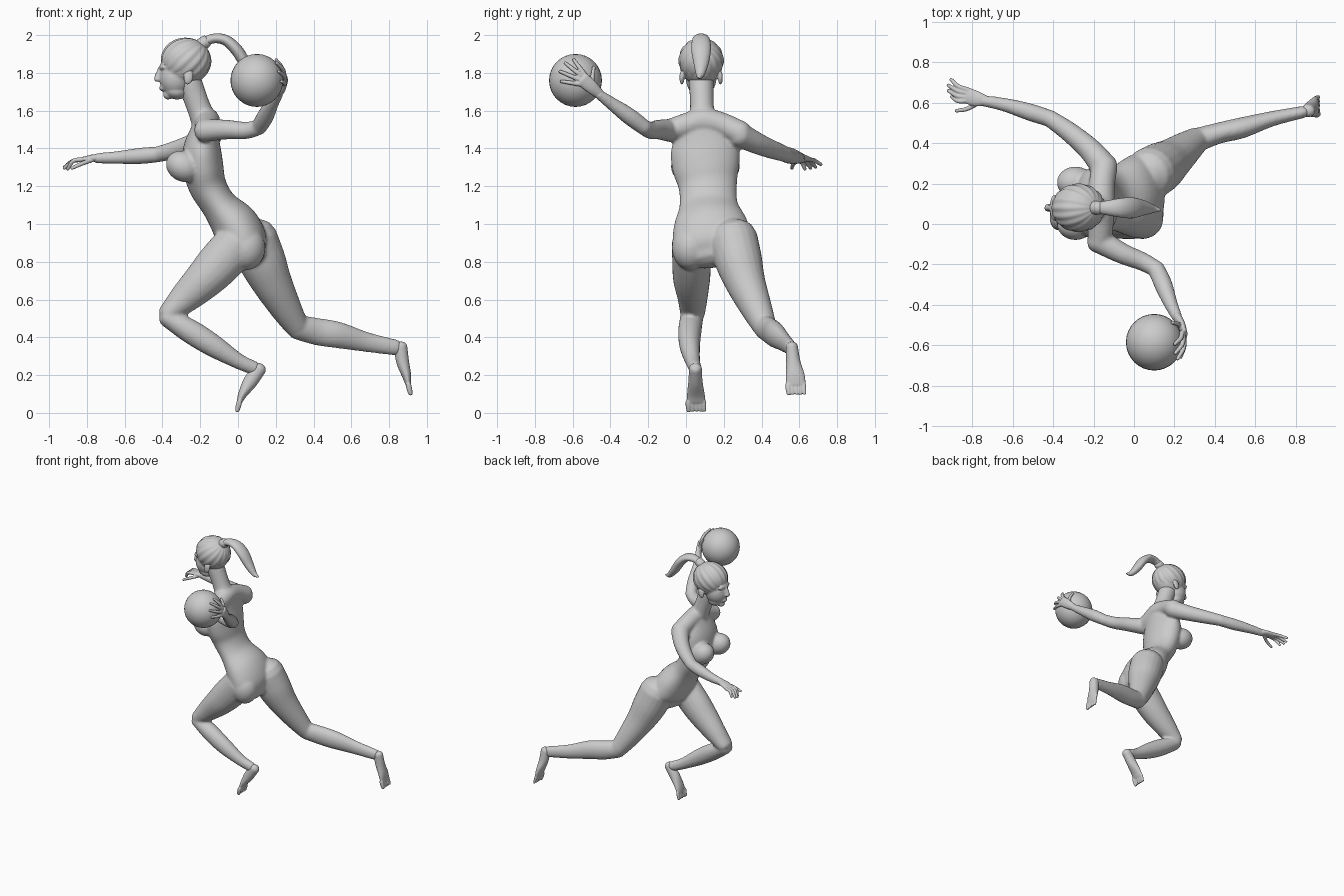
import bpy, bmesh, math
from mathutils import Vector, Matrix

Y = (0, 1, 0)


def catmull(rows, steps=5):
    rows = [Vector(r) for r in rows]
    pts = [rows[0] * 2 - rows[1]] + rows + [rows[-1] * 2 - rows[-2]]
    out = []
    for i in range(1, len(pts) - 2):
        a, b, c, d = pts[i - 1:i + 3]
        for s in range(steps):
            t = s / steps
            out.append(0.5 * (2 * b + (c - a) * t + (2 * a - 5 * b + 4 * c - d) * t ** 2
                              + (3 * b - a - 3 * c + d) * t ** 3))
    return out + [rows[-1]]


def tube(bm, rows, side=Y, n=20):
    """Loft of ellipses with rounded ends; row = x, y, z, half width along side, half thickness."""
    path = catmull([r if len(r) == 5 else (*r, r[3]) for r in rows])
    cen = [Vector(p[:3]) for p in path]
    rings = []
    for i, p in enumerate(path):
        d = (cen[min(i + 1, len(cen) - 1)] - cen[max(i - 1, 0)]).normalized()
        u = (Vector(side) - d * d.dot(Vector(side))).normalized()
        rings.append((cen[i], d, u, d.cross(u), p[3], p[4]))

    def cap(ring, sign):
        c, d, u, v, w, t = ring
        return [(c + d * sign * min(w, t) * 0.8 * math.sin(a), d, u, v, w * math.cos(a), t * math.cos(a))
                for a in (0.5, 1.0, 1.4)]
    rings = cap(rings[0], -1)[::-1] + rings + cap(rings[-1], 1)
    loops = []
    for c, d, u, v, w, t in rings:
        loops.append([bm.verts.new(c + u * w * math.cos(k * math.tau / n) + v * t * math.sin(k * math.tau / n))
                      for k in range(n)])
    faces = [bm.faces.new((a[k], a[(k + 1) % n], b[(k + 1) % n], b[k]))
             for a, b in zip(loops, loops[1:]) for k in range(n)]
    faces += [bm.faces.new(loops[0][::-1]), bm.faces.new(loops[-1])]
    bmesh.ops.recalc_face_normals(bm, faces=faces)


def blob(bm, c, r, tilt=0):
    m = Matrix.Translation(c) @ Matrix.Rotation(tilt, 4, 'Y') @ Matrix.Diagonal((*r, 1))
    bmesh.ops.create_uvsphere(bm, u_segments=24, v_segments=16, radius=1, matrix=m)


def finish(name, bm, voxel=None, smooth=4):
    me = bpy.data.meshes.new(name)
    bm.to_mesh(me)
    bm.free()
    ob = bpy.data.objects.new(name, me)
    bpy.context.collection.objects.link(ob)
    if voxel:
        m = ob.modifiers.new("fuse", 'REMESH')
        m.mode, m.voxel_size, m.use_smooth_shade = 'VOXEL', voxel, True
        s = ob.modifiers.new("soften", 'SMOOTH')
        s.factor, s.iterations = 0.5, smooth
    return ob


# Torso, neck, limbs fused into one skin
bm = bmesh.new()
tube(bm, [(-.175, .09, 1.51, .14, .07), (-.19, .1, 1.4, .18, .1), (-.185, .105, 1.3, .178, .108),
          (-.16, .115, 1.2, .155, .1), (-.1, .12, 1.1, .155, .095), (-.02, .13, 1.0, .195, .125),
          (.03, .14, .91, .21, .125), (.05, .15, .85, .18, .1)], n=32)
tube(bm, [(-.17, -.09, 1.495, .06), (-.165, .01, 1.525, .065), (-.165, .09, 1.545, .07),
          (-.16, .19, 1.525, .065), (-.145, .29, 1.48, .065)], side=(1, 0, 0))
tube(bm, [(-.17, .085, 1.53, .085, .075), (-.205, .085, 1.61, .064, .064), (-.26, .08, 1.76, .066, .066)])
for y in (.0, .205):
    blob(bm, (-.29, y, 1.305), (.095, .08, .08), 0.5)
blob(bm, (.04, .025, .875), (.105, .1, .12))
blob(bm, (.1, .25, .88), (.12, .12, .13))
# Left leg, bent forward
tube(bm, [(0, .03, .9, .105, .12), (-.1, .03, .79, .103, .118), (-.18, .03, .705, .098, .105),
          (-.28, .035, .61, .08, .083), (-.37, .035, .525, .066, .055)])
tube(bm, [(-.375, .03, .505, .062, .05), (-.25, .02, .43, .062, .064), (-.13, .02, .355, .055, .06),
          (0, .035, .275, .04, .042), (.09, .05, .235, .033, .037)])
# Right leg, trailing
tube(bm, [(.08, .25, .92, .13), (.13, .28, .8, .125), (.18, .315, .69, .107), (.25, .37, .56, .085),
          (.31, .415, .46, .065)])
tube(bm, [(.31, .415, .455, .06, .065), (.42, .45, .43, .052, .072), (.53, .475, .412, .052, .07),
          (.68, .52, .375, .038, .053), (.84, .555, .345, .03, .042)])
# Left arm, cocked back
tube(bm, [(-.18, -.08, 1.495, .062), (-.06, -.145, 1.5, .052), (.04, -.185, 1.495, .046), (.105, -.22, 1.51, .042)])
tube(bm, [(.11, -.22, 1.51, .042), (.145, -.3, 1.57, .045), (.18, -.39, 1.635, .035), (.215, -.465, 1.69, .026)])
# Right arm, reaching forward
tube(bm, [(-.145, .28, 1.475, .068), (-.22, .37, 1.43, .058), (-.32, .455, 1.395, .05), (-.42, .525, 1.37, .042)])
tube(bm, [(-.41, .52, 1.37, .042), (-.52, .555, 1.36, .043), (-.64, .59, 1.352, .034), (-.75, .61, 1.348, .027)])
finish("body", bm, .009, 7)

# Head with brow, nose, lips, jaw and ears
bm = bmesh.new()
blob(bm, (-.28, .08, 1.85), (.128, .108, .12))
blob(bm, (-.332, .08, 1.775), (.085, .082, .1))
blob(bm, (-.33, .08, 1.705), (.062, .062, .045), 0.2)
blob(bm, (-.37, .08, 1.685), (.026, .03, .026))
blob(bm, (-.395, .08, 1.72), (.022, .03, .018))
blob(bm, (-.395, .08, 1.83), (.022, .065, .022))
tube(bm, [(-.41, .08, 1.825, .012), (-.425, .08, 1.785, .015), (-.428, .08, 1.765, .02, .016)])
for s in (-1, 1):
    blob(bm, (-.262, .08 + s * .102, 1.775), (.025, .013, .038), 0.25)
    blob(bm, (-.392, .08 + s * .035, 1.802), (.012, .018, .01))
finish("head", bm, .006, 3)

# Hair combed back toward the ponytail, with radial strands
bm = bmesh.new()
bmesh.ops.create_uvsphere(bm, u_segments=80, v_segments=24, radius=1)
for v in bm.verts:
    a = math.atan2(v.co.y, v.co.x)
    v.co *= 1 + .025 * math.cos(16 * a) * (1 - v.co.z ** 2)
bmesh.ops.transform(bm, verts=bm.verts, matrix=Matrix.Translation((-.275, .08, 1.865))
                    @ Matrix.Diagonal((.132, .118, .12, 1)) @ Matrix.Rotation(.75, 4, 'Y'))
hair = finish("hair", bm)

# Ponytail and its band
bm = bmesh.new()
tube(bm, [(-.2, .08, 1.945, .025), (-.14, .08, 1.98, .035, .025), (-.07, .08, 1.975, .047, .028),
          (-.01, .08, 1.925, .052, .032), (.04, .08, 1.85, .04, .03), (.09, .075, 1.79, .022, .02),
          (.13, .07, 1.775, .006)])
tail = finish("ponytail", bm)
bm = bmesh.new()
tube(bm, [(-.195, .08, 1.95, .034), (-.172, .08, 1.965, .034)])
band = finish("hair_band", bm)


def hand(name, palm, side, fingers):
    bm = bmesh.new()
    tube(bm, palm, side)
    for base, mid, tip in fingers:
        tube(bm, [(*base, .0125), (*mid, .0115), (*tip, .009)], (.3, .2, .9), 12)
    finish(name, bm, .004, 2)


# Left hand spread over the ball
C = Vector((.1, -.585, 1.76))


def on_ball(y, z, r=.15):
    q = Vector((0, y, z)) - C
    return Vector((.1 + math.sqrt(r * r - q.y ** 2 - q.z ** 2), y, z))


hand("left_hand", [(.21, -.455, 1.685, .026, .023), (.235, -.5, 1.725, .035, .019), (.25, -.545, 1.765, .038, .015)],
     (0, .6, .75),
     [(on_ball(*b), on_ball((b[0] + t[0]) / 2, (b[1] + t[1]) / 2), on_ball(*t)) for b, t in (
         ((-.56, 1.74), (-.66, 1.755)), ((-.565, 1.765), (-.668, 1.808)), ((-.555, 1.785), (-.64, 1.853)),
         ((-.535, 1.79), (-.595, 1.87)), ((-.5, 1.74), (-.488, 1.83)))])
# Right hand, open
hand("right_hand", [(-.735, .61, 1.35, .027, .023), (-.78, .62, 1.348, .038, .018), (-.825, .635, 1.34, .04, .014)],
     (.2, 1, 0),
     [((-.82, .637 + k, 1.34), (-.87, .645 + k * 1.4, 1.335), (x, y, z)) for k, x, y, z in (
         (.026, -.905, .715, 1.315), (.009, -.92, .687, 1.3), (-.009, -.92, .66, 1.295),
         (-.026, -.903, .63, 1.29))] + [((-.77, .6, 1.34), (-.825, .57, 1.32), (-.88, .56, 1.295))])


def foot(name, rows, toe_from, toe_to):
    bm = bmesh.new()
    tube(bm, rows)
    for k in range(5):
        off = Vector((0, (k - 2) * .021, 0))
        r = .015 if k == 0 else .011
        a, b = Vector(toe_from) + off, Vector(toe_to) + off
        tube(bm, [(*a, r), (*((a + b) / 2), r), (*b, r * .8)], n=12)
    finish(name, bm, .0045, 3)


# Feet
foot("left_foot", [(.115, .05, .235, .034, .036), (.065, .05, .165, .038, .038), (.025, .052, .1, .047, .024),
                   (.008, .054, .06, .05, .015)], (.008, .054, .06), (-.004, .056, .012))
foot("right_foot", [(.86, .56, .352, .032, .036), (.872, .568, .27, .038, .034), (.892, .578, .2, .05, .025),
                    (.902, .582, .15, .053, .015)], (.902, .582, .15), (.913, .586, .102))

# Ball
bm = bmesh.new()
bmesh.ops.create_uvsphere(bm, u_segments=32, v_segments=16, radius=.14, matrix=Matrix.Translation(C))
ball = finish("ball", bm)

for ob in (hair, tail, band, ball):
    bpy.ops.object.select_all(action='DESELECT')
    ob.select_set(True)
    bpy.context.view_layer.objects.active = ob
    bpy.ops.object.shade_smooth_by_angle(angle=math.radians(40))
